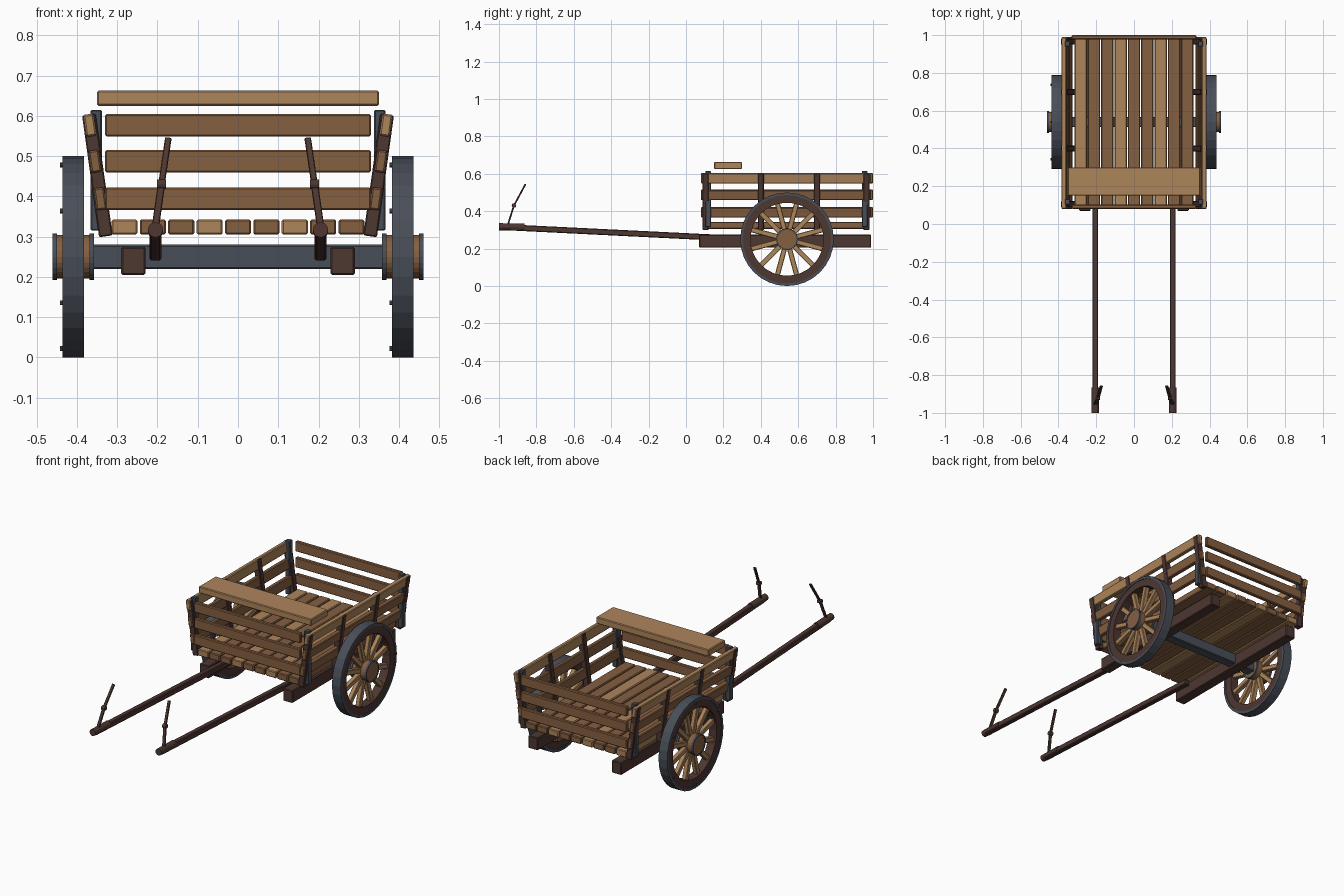
import bpy, bmesh, math
from mathutils import Vector, Matrix

if "Cube" in bpy.data.objects:
    bpy.data.objects.remove(bpy.data.objects["Cube"])


def material(name, col):
    m = bpy.data.materials.new(name)
    m.diffuse_color = (*col, 1)
    m.use_nodes = True
    m.node_tree.nodes["Principled BSDF"].inputs["Base Color"].default_value = m.diffuse_color
    return m


LIGHT = material("light_wood", (0.42, 0.235, 0.105))
MID = material("brown_wood", (0.235, 0.115, 0.053))
DARK = material("dark_wood", (0.075, 0.038, 0.031))
IRON = material("grey_iron", (0.066, 0.077, 0.098))


def finish(bm, name, mat):
    bmesh.ops.recalc_face_normals(bm, faces=bm.faces)
    me = bpy.data.meshes.new(name)
    bm.to_mesh(me)
    bm.free()
    me.materials.append(mat)
    ob = bpy.data.objects.new(name, me)
    bpy.context.collection.objects.link(ob)
    return ob


def box(name, centre, size, mat, rot=None, bevel=0.004):
    bm = bmesh.new()
    bmesh.ops.create_cube(bm, size=1, matrix=Matrix.Diagonal((*size, 1)))
    if bevel:
        bmesh.ops.bevel(bm, geom=bm.edges[:], offset=bevel, segments=1, affect='EDGES')
    m = Matrix.Translation(centre)
    if rot is not None:
        m = m @ rot.to_4x4()
    bm.transform(m)
    return finish(bm, name, mat)


def bar(name, a, b, width, depth, mat, bevel=0.002):
    """Rectangular bar from a to b: width along x, depth across."""
    a, b = Vector(a), Vector(b)
    z = (b - a).normalized()
    y = z.cross(Vector((1, 0, 0))).normalized()
    x = y.cross(z)
    rot = Matrix((x, y, z)).transposed()
    return box(name, (a + b) / 2, (width, depth, (b - a).length), mat, rot, bevel)


def lathe_x(name, profile, centre, mat, n=32):
    """Closed (x, radius) profile turned around the x axis."""
    bm = bmesh.new()
    rings = []
    for i in range(n):
        t = 2 * math.pi * i / n
        rings.append([bm.verts.new((centre[0] + x, centre[1] + r * math.cos(t),
                                    centre[2] + r * math.sin(t))) for x, r in profile])
    k = len(profile)
    for i in range(n):
        p, q = rings[i], rings[(i + 1) % n]
        for j in range(k):
            bm.faces.new((p[j], q[j], q[(j + 1) % k], p[(j + 1) % k]))
    return finish(bm, name, mat)


def ring(name, x0, x1, r0, r1, centre, mat, n=32):
    return lathe_x(name, [(x0, r0), (x1, r0), (x1, r1), (x0, r1)], centre, mat, n)


def cylinder(name, a, b, r, mat, n=12):
    a, b = Vector(a), Vector(b)
    bm = bmesh.new()
    bmesh.ops.create_cone(bm, cap_ends=True, segments=n, radius1=r, radius2=r,
                          depth=(b - a).length)
    rot = (b - a).to_track_quat('Z', 'Y').to_matrix().to_4x4()
    bm.transform(Matrix.Translation((a + b) / 2) @ rot)
    return finish(bm, name, mat)


# Floor planks
for i in range(9):
    box("floor_plank", ((i - 4) * 0.0705, 0.535, 0.324), (0.065, 0.89, 0.037),
        LIGHT if i % 3 == 0 else MID)

# Front and back boards
BOARDS = (0.394, 0.487, 0.577)
for z in BOARDS:
    for name, y in (("front_board", 0.091), ("back_board", 0.989)):
        box(name, (0, y, z), (0.66, 0.022, 0.056), MID)

# Seat board
box("seat", (0, 0.225, 0.644), (0.70, 0.15, 0.038), LIGHT)

# Axle
box("axle", (0, 0.54, 0.25), (0.73, 0.055, 0.06), IRON)

SLOPE = 0.14


def lean_x(z):
    return 0.343 + (z - 0.30) * SLOPE


for s in (-1, 1):
    lean = Matrix.Rotation(s * math.atan(SLOPE), 3, 'Y')

    # Leaning side boards
    for i, z in enumerate(BOARDS):
        box("side_board", (s * (lean_x(z) - 0.014), 0.535, z), (0.026, 0.91, 0.055),
            LIGHT if i == 2 else MID, lean)

    # Leaning side posts
    for y in (0.105, 0.40, 0.70, 0.965):
        box("side_post", (s * (lean_x(0.452) - 0.015), y, 0.452), (0.034, 0.032, 0.305),
            DARK, lean, 0.003)

    # Upright iron corner posts
    for y in (0.118, 0.955):
        box("corner_iron", (s * 0.352, y, 0.465), (0.028, 0.03, 0.30), IRON, None, 0.003)

    # Chassis beam
    box("chassis_beam", (s * 0.26, 0.53, 0.24), (0.06, 0.92, 0.07), DARK)

    # Pulling shaft with grip and upright handle
    x = s * 0.205
    bar("shaft", (x, -0.98, 0.315), (x, 0.20, 0.257), 0.03, 0.032, DARK, 0.004)
    cylinder("shaft_grip", (x, -1.0, 0.317), (x, -0.865, 0.314), 0.019, DARK)
    joint = (s * 0.190, -0.92, 0.43)
    bar("handle_lower", (x, -0.953, 0.325), joint, 0.018, 0.009, DARK)
    bar("handle_upper", joint, (s * 0.173, -0.858, 0.545), 0.016, 0.009, DARK)
    cylinder("handle_pin", (joint[0] - 0.011, joint[1], joint[2]),
             (joint[0] + 0.011, joint[1], joint[2]), 0.012, DARK)

    # Wheel: iron tyre, wooden rim, hub with iron bands
    c = (s * 0.409, 0.54, 0.25)
    ring("tyre", -0.027, 0.027, 0.236, 0.25, c, IRON)
    ring("wheel_rim", -0.024, 0.024, 0.195, 0.238, c, DARK)
    cylinder("hub", (c[0] - 0.05, 0.54, 0.25), (c[0] + 0.05, 0.54, 0.25), 0.054, MID, 24)
    for dx in (-0.046, 0.046):
        ring("hub_band", dx - 0.006, dx + 0.006, 0.05, 0.058, c, IRON, 24)

    # Spokes
    for i in range(12):
        t = math.radians(15 + 30 * i)
        d = Vector((0, math.cos(t), math.sin(t)))
        bar("spoke", Vector(c) + d * 0.045, Vector(c) + d * 0.205, 0.026, 0.027, LIGHT, 0.003)

    # Rim rivets
    for i in range(6):
        t = math.radians(30 + 60 * i)
        p = (c[0] - 0.027, 0.54 + 0.228 * math.cos(t), 0.25 + 0.228 * math.sin(t))
        cylinder("rivet", p, (p[0] - 0.006, p[1], p[2]), 0.006, IRON, 8)
